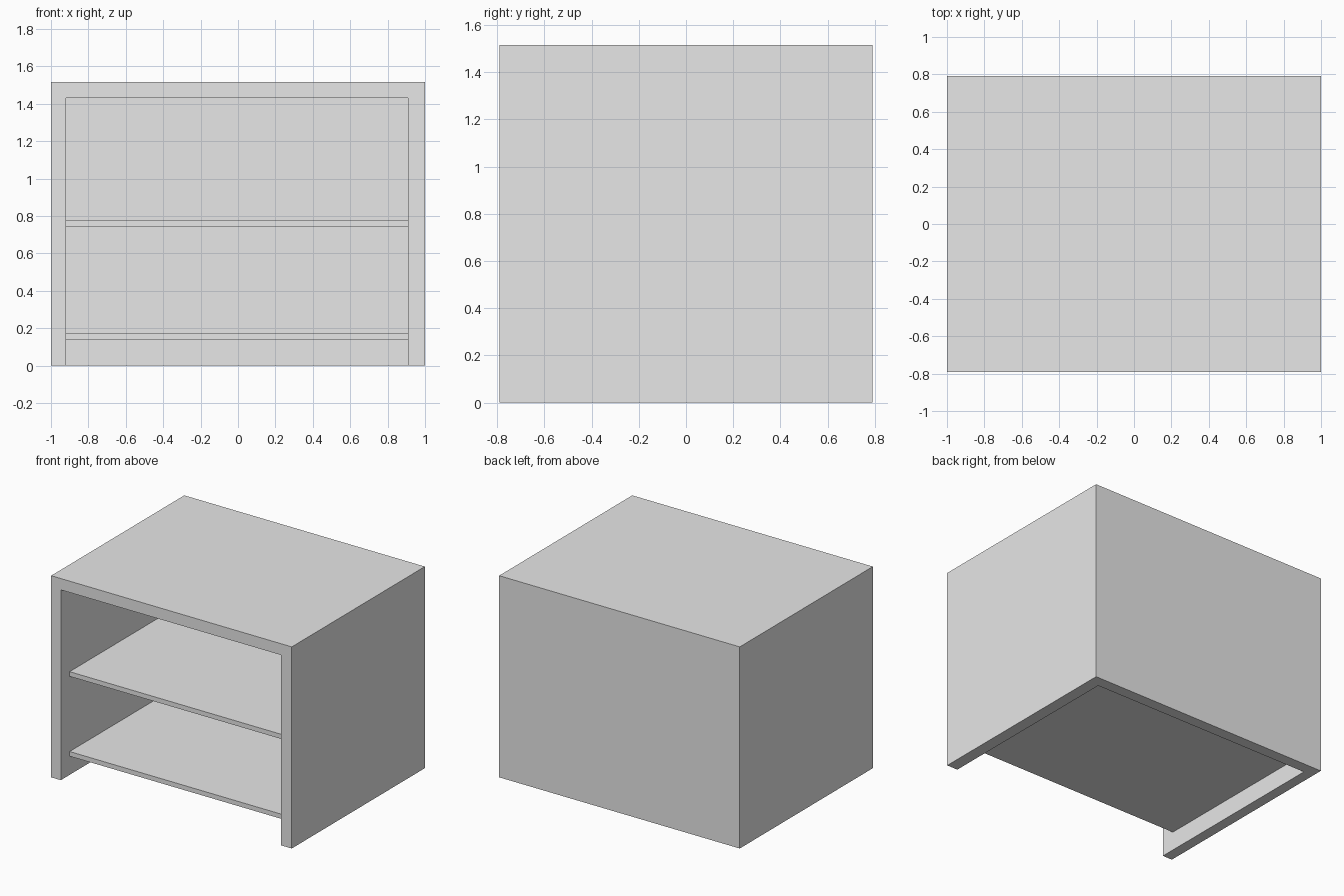
import bpy
from mathutils import Vector

# Remove the default object
default = bpy.data.objects.get("Cube")
if default:
    bpy.data.objects.remove(default, do_unlink=True)

# Single plain finish
grey = bpy.data.materials.new("plain_grey")
grey.use_nodes = True
colour = (0.8, 0.8, 0.8, 1)
grey.diffuse_color = colour
grey.node_tree.nodes["Principled BSDF"].inputs["Base Color"].default_value = colour


def box(name, low, high):
    """Axis-aligned box between two corners."""
    low, high = Vector(low), Vector(high)
    bpy.ops.mesh.primitive_cube_add(size=1)
    obj = bpy.context.object
    obj.name = name
    for v in obj.data.vertices:
        v.co = (low + high) / 2 + v.co * (high - low)
    obj.data.materials.append(grey)
    return obj


HALF_DEPTH, HEIGHT = 0.79, 1.515
INNER_LEFT, INNER_RIGHT = 0.91, -0.92
INNER_BACK, INNER_TOP = HALF_DEPTH - 0.085, 1.43
SHELF_FRONT, SHELF_THICKNESS = -0.685, 0.035

# Carcass: solid block hollowed out, open at the front and bottom
carcass = box("cabinet_carcass", (-1, -HALF_DEPTH, 0), (1, HALF_DEPTH, HEIGHT))
cavity = box("cavity_cutter", (INNER_RIGHT, -1, -0.2),
             (INNER_LEFT, INNER_BACK, INNER_TOP))
cavity.hide_render = True
cut = carcass.modifiers.new("hollow", "BOOLEAN")
cut.operation = "DIFFERENCE"
cut.solver = "EXACT"
cut.object = cavity
bpy.context.view_layer.objects.active = carcass
bpy.ops.object.modifier_apply(modifier=cut.name)
bpy.data.objects.remove(cavity, do_unlink=True)

# Shelves, set back from the front edge
for name, bottom in (("lower_shelf", 0.14), ("middle_shelf", 0.74)):
    box(name, (INNER_RIGHT, SHELF_FRONT, bottom),
        (INNER_LEFT, INNER_BACK, bottom + SHELF_THICKNESS))
